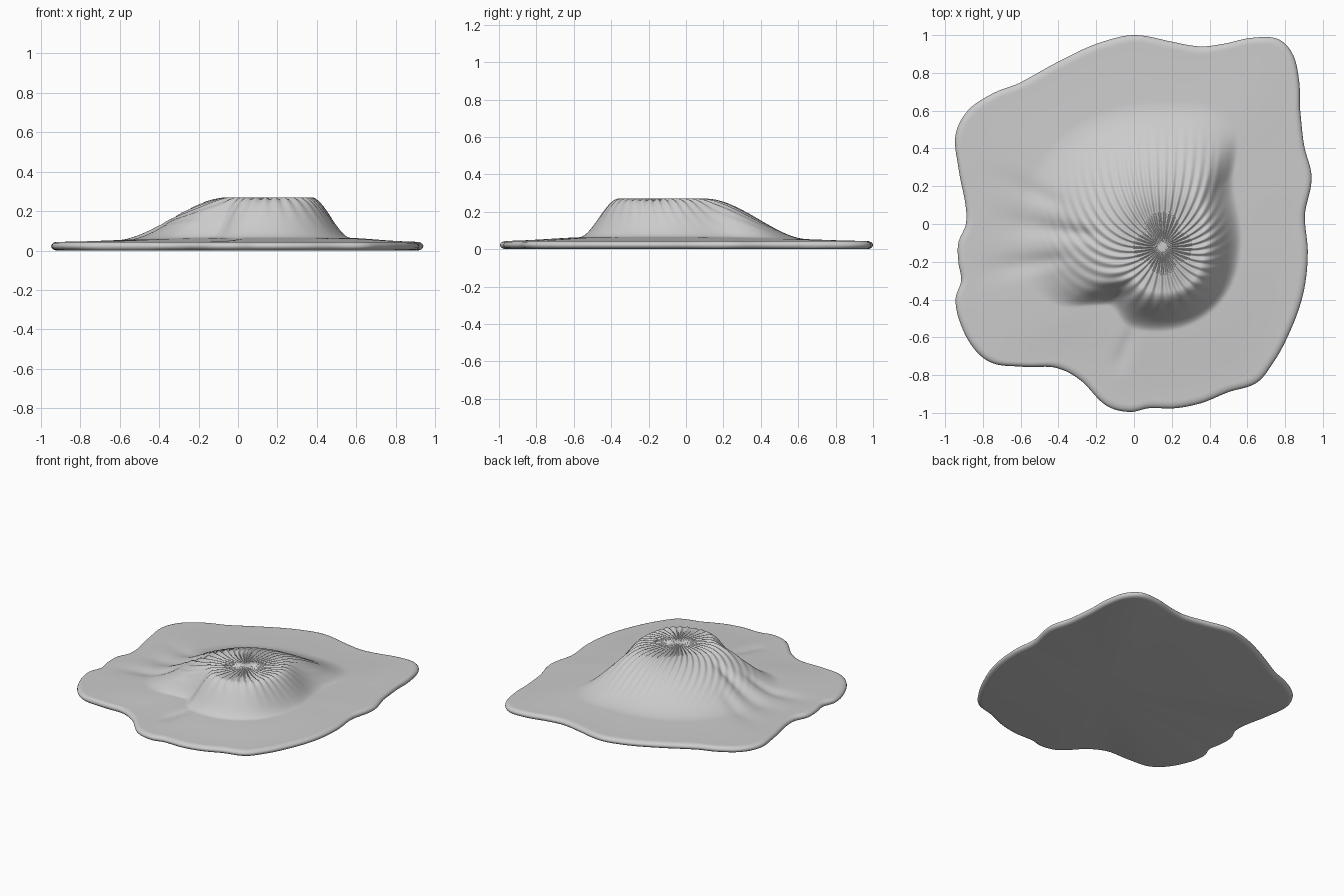
import bpy, bmesh, math

if "Cube" in bpy.data.objects:
    bpy.data.objects.remove(bpy.data.objects["Cube"])

CX, CY = 0.15, -0.12          # hill centre, also the pole of the mesh
N_ANG, N_RAD = 480, 110
RIM, HALF = 0.035, 0.022      # rim inset and half thickness

# wavy outline seen from above
OUTLINE = [(0, 1), (-.15, .97), (-.4, .86), (-.6, .75), (-.75, .69), (-.88, .6),
           (-.945, .47), (-.93, .3), (-.895, .12), (-.89, 0), (-.93, -.1), (-.93, -.2),
           (-.915, -.3), (-.945, -.4), (-.91, -.55), (-.83, -.68), (-.74, -.74),
           (-.6, -.755), (-.42, -.76), (-.28, -.83), (-.14, -.965), (-.02, -.995),
           (.08, -.975), (.22, -.975), (.35, -.95), (.5, -.89), (.65, -.84), (.74, -.73),
           (.83, -.56), (.9, -.35), (.92, -.15), (.905, .05), (.94, .25), (.9, .42),
           (.88, .6), (.875, .75), (.84, .9), (.76, .98), (.62, .985), (.48, .955),
           (.35, .94), (.2, .965)]
# hill radii by direction: angle, plateau edge, foot
HILL = [(0, .22, .42), (30, .24, .46), (45, .25, .54), (58, .25, .74), (70, .24, .79),
        (90, .22, .77), (135, .2, .8), (170, .2, .78), (198, .2, .72), (209, .22, .64),
        (220, .22, .49), (229, .22, .42), (245, .24, .46), (270, .24, .45),
        (315, .24, .43), (340, .22, .42)]


def periodic(pts):
    """Periodic cubic interpolation of (degrees, value) pairs."""
    pts = sorted(pts)
    pts = [(a - 360, v) for a, v in pts[-3:]] + pts + [(a + 360, v) for a, v in pts[:3]]

    def slope(i):
        return (pts[i + 1][1] - pts[i - 1][1]) / (pts[i + 1][0] - pts[i - 1][0])

    def f(a):
        i = max(k for k in range(1, len(pts) - 2) if pts[k][0] <= a)
        (a0, v0), (a1, v1) = pts[i], pts[i + 1]
        h = a1 - a0
        t = (a - a0) / h
        return ((2*t**3 - 3*t*t + 1) * v0 + (t**3 - 2*t*t + t) * h * slope(i)
                + (3*t*t - 2*t**3) * v1 + (t**3 - t*t) * h * slope(i + 1))
    return f


def smooth(t):
    t = min(1, max(0, t))
    return t * t * (3 - 2 * t)


edge = periodic([(math.degrees(math.atan2(y - CY, x - CX)) % 360,
                  math.hypot(x - CX, y - CY)) for x, y in OUTLINE])
plateau = periodic([(a, p) for a, p, f in HILL])
foot = periodic([(a, f) for a, p, f in HILL])

# radial creases: angle, width in degrees, start, end, depth
CREASES = [(171, 5, .3, 1.0, .022), (187, 4, .45, 1.08, .014),
           (157, 4, .5, 1.1, .008), (250, 4, .4, .75, .008)]


def height(r, deg, R, rp, rf):
    base = .066 - .022 * smooth((r - .35) / (R - .35))
    fall = smooth((r - rp) / (rf - rp))
    z = base + (.27 - base) * (1 - fall)
    # curved gathers radiating from the top
    th = math.radians(deg)
    wave = math.sin(38 * (th - 1.1 * r * r * math.cos(th) / .4))
    env = smooth(r / .2) * (1 - smooth((r - .2) / (.9 * rf - .2)))
    z -= .0075 * env * (1 - wave) / 2 * 1.6
    for a, w, s, e, d in CREASES:
        m = smooth((r - s) / .15) * (1 - smooth((r - s - .2) / (e - s - .2)))
        z -= d * m * math.exp(-((deg - a) / w) ** 2)
    return z


bm = bmesh.new()
top = bm.verts.new((CX, CY, .27))
rings = [[] for _ in range(N_RAD + 8)]
for j in range(N_ANG):
    deg = 360 * j / N_ANG
    c, s = math.cos(math.radians(deg)), math.sin(math.radians(deg))
    R, rp, rf = edge(deg), plateau(deg), foot(deg)
    prof = []
    for i in range(1, N_RAD + 1):
        r = (R - RIM) * i / N_RAD
        prof.append((r, height(r, deg, R, rp, rf)))
    # rounded rim
    for k in range(1, 9):
        a = math.pi * k / 8
        prof.append((R - RIM + RIM * math.sin(a), HALF + HALF * math.cos(a)))
    for ring, (r, z) in zip(rings, prof):
        ring.append(bm.verts.new((CX + r * c, CY + r * s, z)))

for j in range(N_ANG):
    n = (j + 1) % N_ANG
    bm.faces.new((top, rings[0][j], rings[0][n]))
    for a, b in zip(rings, rings[1:]):
        bm.faces.new((a[j], b[j], b[n], a[n]))
# flat underside
under = bm.verts.new((CX, CY, 0))
for j in range(N_ANG):
    bm.faces.new((under, rings[-1][(j + 1) % N_ANG], rings[-1][j]))

mesh = bpy.data.meshes.new("draped_cloth_mound")
bm.to_mesh(mesh)
bm.free()
for p in mesh.polygons:
    p.use_smooth = True
obj = bpy.data.objects.new("draped_cloth_mound", mesh)
bpy.context.collection.objects.link(obj)
